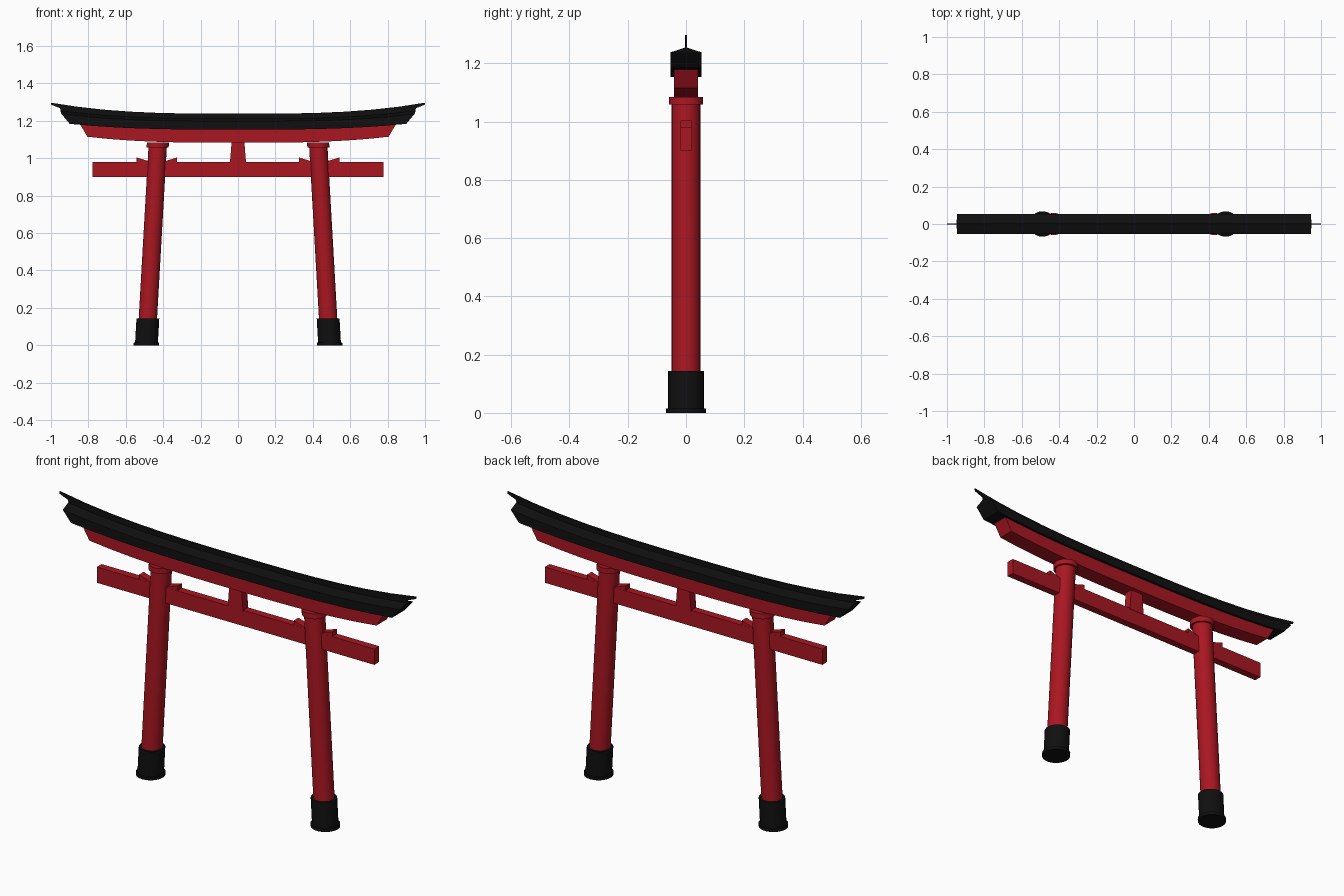
import bpy, bmesh, math

if "Cube" in bpy.data.objects:
    bpy.data.objects.remove(bpy.data.objects["Cube"])


def material(name, color):
    m = bpy.data.materials.new(name)
    m.diffuse_color = color
    m.use_nodes = True
    m.node_tree.nodes["Principled BSDF"].inputs["Base Color"].default_value = m.diffuse_color
    return m


RED = material("red_paint", (0.4, 0.008, 0.015, 1))
BLACK = material("black_paint", (0.005, 0.005, 0.005, 1))


def finish(bm, name, mat, smooth=False):
    bmesh.ops.recalc_face_normals(bm, faces=bm.faces)
    me = bpy.data.meshes.new(name)
    bm.to_mesh(me)
    bm.free()
    ob = bpy.data.objects.new(name, me)
    bpy.context.collection.objects.link(ob)
    me.materials.append(mat)
    if smooth:
        bpy.ops.object.select_all(action='DESELECT')
        ob.select_set(True)
        bpy.context.view_layer.objects.active = ob
        bpy.ops.object.shade_smooth_by_angle(angle=math.radians(35))
    return ob


def curved_beam(name, levels, mat, segs=14):
    """Levels run bottom to top: (half width, centre height, half length, end rise)."""
    bm = bmesh.new()
    ring_def = [(1, l) for l in levels] + [(-1, l) for l in reversed(levels)]
    rings = []
    for i in range(segs + 1):
        t = 2 * i / segs - 1
        rings.append([bm.verts.new((t * xe, s * w, z + rise * abs(t) ** 3))
                      for s, (w, z, xe, rise) in ring_def])
    n = len(ring_def)
    for a, b in zip(rings, rings[1:]):
        for j in range(n):
            k = (j + 1) % n
            bm.faces.new((a[j], a[k], b[k], b[j]))
    for r in (rings[0], rings[-1]):
        for j in range(len(levels) - 1):
            bm.faces.new((r[j], r[j + 1], r[n - 2 - j], r[n - 1 - j]))
    return finish(bm, name, mat)


def leaning_cylinder(name, side, z0, z1, r, mat):
    bm = bmesh.new()
    bmesh.ops.create_cone(bm, cap_ends=True, segments=32, radius1=r, radius2=r,
                          depth=z1 - z0)
    for v in bm.verts:
        v.co.z += (z0 + z1) / 2
        v.co.x += side * (0.49 - 0.057 * v.co.z)
    return finish(bm, name, mat, smooth=True)


def plate(name, outline, half_y, mat):
    """Extrude an x-z outline through the depth."""
    bm = bmesh.new()
    face = bm.faces.new([bm.verts.new((x, -half_y, z)) for x, z in outline])
    ext = bmesh.ops.extrude_face_region(bm, geom=[face])
    for v in ext["geom"]:
        if isinstance(v, bmesh.types.BMVert):
            v.co.y = half_y
    return finish(bm, name, mat)


# Curved roof, ridge fin and upper lintel
curved_beam("roof", [(0.053, 1.153, 0.90, 0.031), (0.053, 1.197, 0.945, 0.041),
                     (0.001, 1.212, 0.95, 0.043)], BLACK)
curved_beam("ridge_fin", [(0.003, 1.200, 0.945, 0.045), (0.003, 1.222, 0.952, 0.046),
                          (0.003, 1.229, 0.998, 0.057), (0.003, 1.238, 1.0, 0.059)], BLACK)
curved_beam("upper_lintel", [(0.041, 1.083, 0.805, 0.032),
                             (0.041, 1.156, 0.845, 0.026)], RED)

# Straight tie beam and centre strut
plate("tie_beam", [(-0.778, 0.90), (0.778, 0.90), (0.778, 0.98), (-0.778, 0.98)], 0.019, RED)
plate("centre_strut", [(-0.043, 0.975), (0.043, 0.975), (0.034, 1.09), (-0.034, 1.09)],
      0.021, RED)

# Leaning posts with sleeves, feet, collars and wedges
for label, s in (("left", -1), ("right", 1)):
    leaning_cylinder(label + "_post", s, 0.05, 1.07, 0.049, RED)
    leaning_cylinder(label + "_collar", s, 1.058, 1.085, 0.059, RED)
    leaning_cylinder(label + "_sleeve", s, 0.01, 0.143, 0.061, BLACK)
    leaning_cylinder(label + "_foot", s, 0.0, 0.015, 0.068, BLACK)
    for where, d in (("inner", -1), ("outer", 1)):
        cx = s * 0.434
        far, near = cx + s * d * 0.108, cx + s * d * 0.03
        plate(f"{label}_{where}_wedge",
              [(near, 0.975), (far, 0.975), (far, 1.004), (near, 0.98)], 0.0185, RED)
